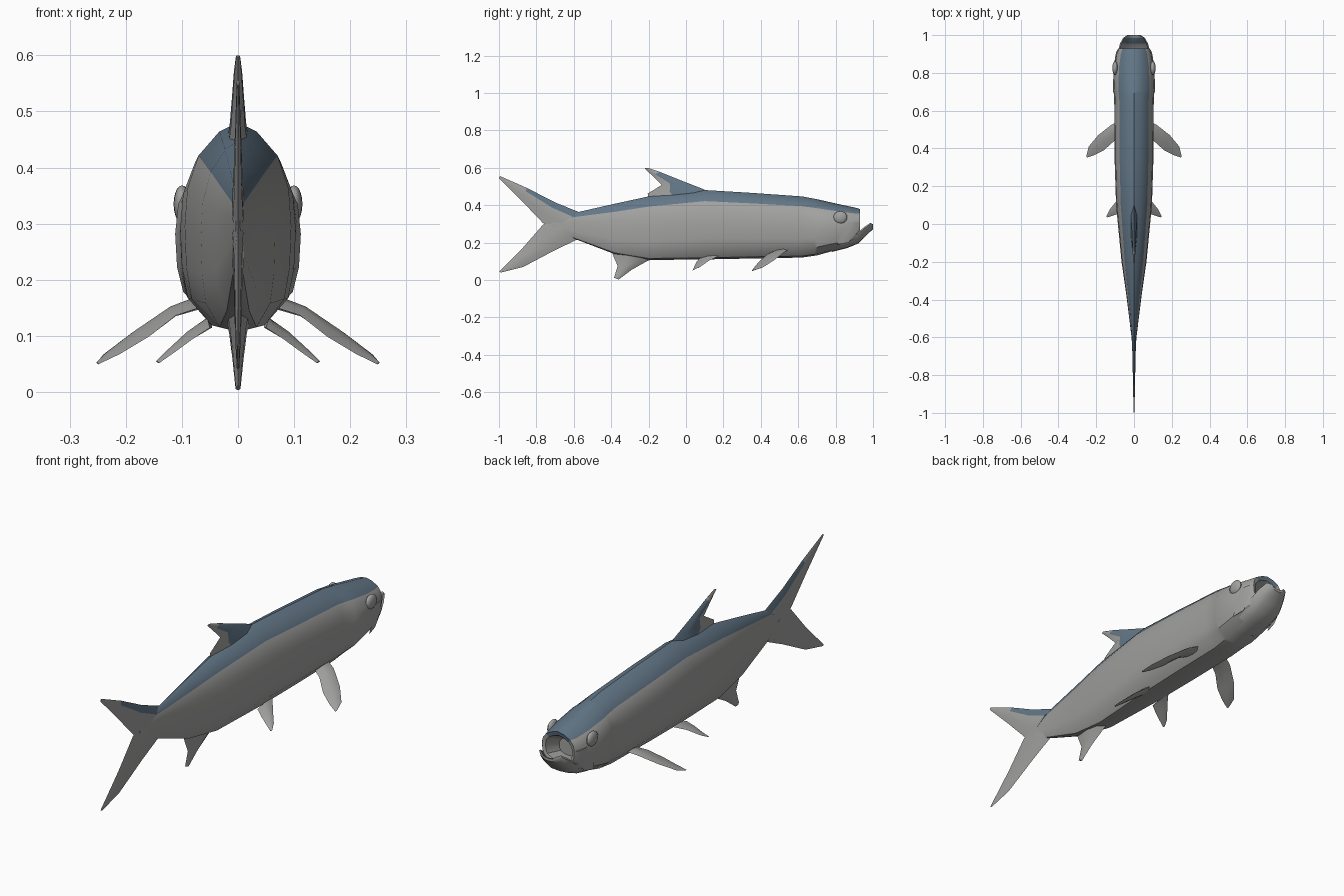
import bpy, bmesh, math
from mathutils import Vector


def material(name, rgb):
    m = bpy.data.materials.new(name)
    m.diffuse_color = (*rgb, 1)
    return m


SILVER = material("silver grey", (0.36, 0.36, 0.355))
BLUE = material("slate blue", (0.125, 0.185, 0.245))


def finish(bm, name, angle=40):
    bmesh.ops.recalc_face_normals(bm, faces=bm.faces)
    me = bpy.data.meshes.new(name)
    bm.to_mesh(me)
    bm.free()
    me.materials.append(SILVER)
    me.materials.append(BLUE)
    ob = bpy.data.objects.new(name, me)
    bpy.context.collection.objects.link(ob)
    bpy.ops.object.select_all(action='DESELECT')
    ob.select_set(True)
    bpy.context.view_layer.objects.active = ob
    bpy.ops.object.shade_smooth_by_angle(angle=math.radians(angle))
    return ob


def loft(name, rings, is_blue, angle=40):
    """Skin closed rings of points; is_blue(ring, segment) picks the colour."""
    bm = bmesh.new()
    vs = [[bm.verts.new(p) for p in r] for r in rings]
    n = len(vs[0])
    for i in range(len(vs) - 1):
        for j in range(n):
            k = (j + 1) % n
            f = bm.faces.new((vs[i][j], vs[i][k], vs[i + 1][k], vs[i + 1][j]))
            f.material_index = 1 if is_blue(i, j) else 0
    bm.faces.new(vs[0])
    bm.faces.new(vs[-1])
    return finish(bm, name, angle)


def section(half, y, zt, zb, w):
    """Mirror a half outline (x share, height share) into a full ring."""
    full = half + [(-x, h) for x, h in reversed(half[1:-1])]
    return [(x * w, y, zb + h * (zt - zb)) for x, h in full]


def fin(name, lead, trail, thick, blue=lambda i, s: False):
    """Lens-shaped fin between a leading and a trailing edge, root to tip."""
    lead, trail = [Vector(p) for p in lead], [Vector(p) for p in trail]
    span = (lead[-1] + trail[-1] - lead[0] - trail[0]) / 2
    nrm = (trail[0] - lead[0]).cross(span).normalized()
    prof = [(0, 0), (0.25, 0.9), (0.6, 0.8), (1, 0), (0.6, -0.8), (0.25, -0.9)]
    rings = []
    for i, (a, b) in enumerate(zip(lead, trail)):
        t = thick * (1 - 0.8 * i / (len(lead) - 1))
        rings.append([a.lerp(b, s) + nrm * t * h for s, h in prof])
    strip = [0, 1, 2, 2, 1, 0]
    return loft(name, rings, lambda i, j: blue(i, strip[j]), 50)


# Body: sections along the length, with a mouth hollow at the front
HALF = [(0, 1), (0.35, 0.955), (0.74, 0.84), (0.95, 0.68), (1, 0.5),
        (0.97, 0.3), (0.87, 0.15), (0.5, 0.025), (0, 0)]
body = [(-0.72, 0.325, 0.265, 0.005), (-0.6, 0.358, 0.222, 0.013),
        (-0.38, 0.408, 0.138, 0.04), (-0.2, 0.447, 0.107, 0.066),
        (0.1, 0.481, 0.11, 0.095), (0.35, 0.466, 0.115, 0.103),
        (0.62, 0.447, 0.12, 0.104), (0.69, 0.434, 0.13, 0.107),
        (0.705, 0.431, 0.133, 0.112), (0.82, 0.405, 0.165, 0.108),
        (0.9, 0.388, 0.19, 0.095), (0.93, 0.38, 0.235, 0.082),
        (0.925, 0.36, 0.245, 0.068), (0.85, 0.32, 0.24, 0.05)]
loft("body", [section(HALF, *s) for s in body],
     lambda i, j: j in (0, 1, 14, 15) and i < 12, 35)

# Lower jaw: upturned scoop in front of the mouth
JAW = [(0, 0.45), (0.6, 0.55), (0.9, 1), (1, 0.85), (0.85, 0.35),
       (0.5, 0.05), (0, 0)]
jaw = [(0.78, 0.24, 0.15, 0.09), (0.86, 0.242, 0.17, 0.09),
       (0.92, 0.255, 0.195, 0.084), (0.955, 0.285, 0.228, 0.074),
       (0.985, 0.305, 0.258, 0.058), (1.0, 0.298, 0.272, 0.036)]
loft("lower_jaw", [section(JAW, *s) for s in jaw],
     lambda i, j: i == 3 and j in (0, 1, 10, 11))

# Dorsal fin: blue leading part, silver trailing edge
fin("dorsal_fin",
    [(0, 0.14, 0.465), (0, 0.09, 0.487), (0, -0.02, 0.53),
     (0, -0.14, 0.578), (0, -0.205, 0.6)],
    [(0, -0.2, 0.435), (0, -0.205, 0.462), (0, -0.13, 0.508),
     (0, -0.18, 0.558), (0, -0.222, 0.597)],
    0.02, lambda i, s: s < 2 and i < 3)

# Anal fin
fin("anal_fin",
    [(0, -0.16, 0.12), (0, -0.21, 0.1), (0, -0.29, 0.055),
     (0, -0.36, 0.003)],
    [(0, -0.4, 0.16), (0, -0.385, 0.12), (0, -0.365, 0.075),
     (0, -0.385, 0.012)], 0.024)

# Forked tail
fin("tail_upper_lobe",
    [(0, -0.57, 0.362), (0, -0.7, 0.415), (0, -0.85, 0.492),
     (0, -0.995, 0.556)],
    [(0, -0.72, 0.27), (0, -0.765, 0.305), (0, -0.88, 0.425),
     (0, -1.0, 0.545)], 0.012, lambda i, s: s == 0 and i < 2)
fin("tail_lower_lobe",
    [(0, -0.57, 0.222), (0, -0.7, 0.16), (0, -0.87, 0.07),
     (0, -0.99, 0.04)],
    [(0, -0.72, 0.325), (0, -0.765, 0.295), (0, -0.87, 0.175),
     (0, -1.0, 0.045)], 0.012)

# Paired parts
for s, side in ((1, "right"), (-1, "left")):
    def m(pts):
        return [(s * x, y, z) for x, y, z in pts]

    fin("pectoral_fin_" + side,
        m([(0.07, 0.55, 0.165), (0.12, 0.525, 0.148), (0.19, 0.47, 0.105),
           (0.24, 0.41, 0.067), (0.252, 0.36, 0.052)]),
        m([(0.07, 0.46, 0.15), (0.11, 0.435, 0.137), (0.16, 0.39, 0.098),
           (0.21, 0.365, 0.068), (0.248, 0.352, 0.05)]), 0.011)
    fin("pelvic_fin_" + side,
        m([(0.05, 0.18, 0.13), (0.09, 0.125, 0.105), (0.13, 0.075, 0.07),
           (0.146, 0.04, 0.055)]),
        m([(0.05, 0.07, 0.115), (0.08, 0.055, 0.095), (0.11, 0.045, 0.073),
           (0.14, 0.035, 0.052)]), 0.009)
    # Cheek plate hanging beside the mouth
    fin("cheek_plate_" + side,
        m([(0.086, 0.925, 0.31), (0.09, 0.915, 0.26), (0.09, 0.87, 0.2)]),
        m([(0.1, 0.86, 0.31), (0.106, 0.83, 0.25), (0.1, 0.81, 0.19)]), 0.006)
    # Eye
    bm = bmesh.new()
    bmesh.ops.create_uvsphere(bm, u_segments=16, v_segments=10, radius=0.037)
    for v in bm.verts:
        v.co = (v.co.x * 0.4 + s * 0.1, v.co.y + 0.825, v.co.z * 0.9 + 0.335)
    finish(bm, "eye_" + side)
